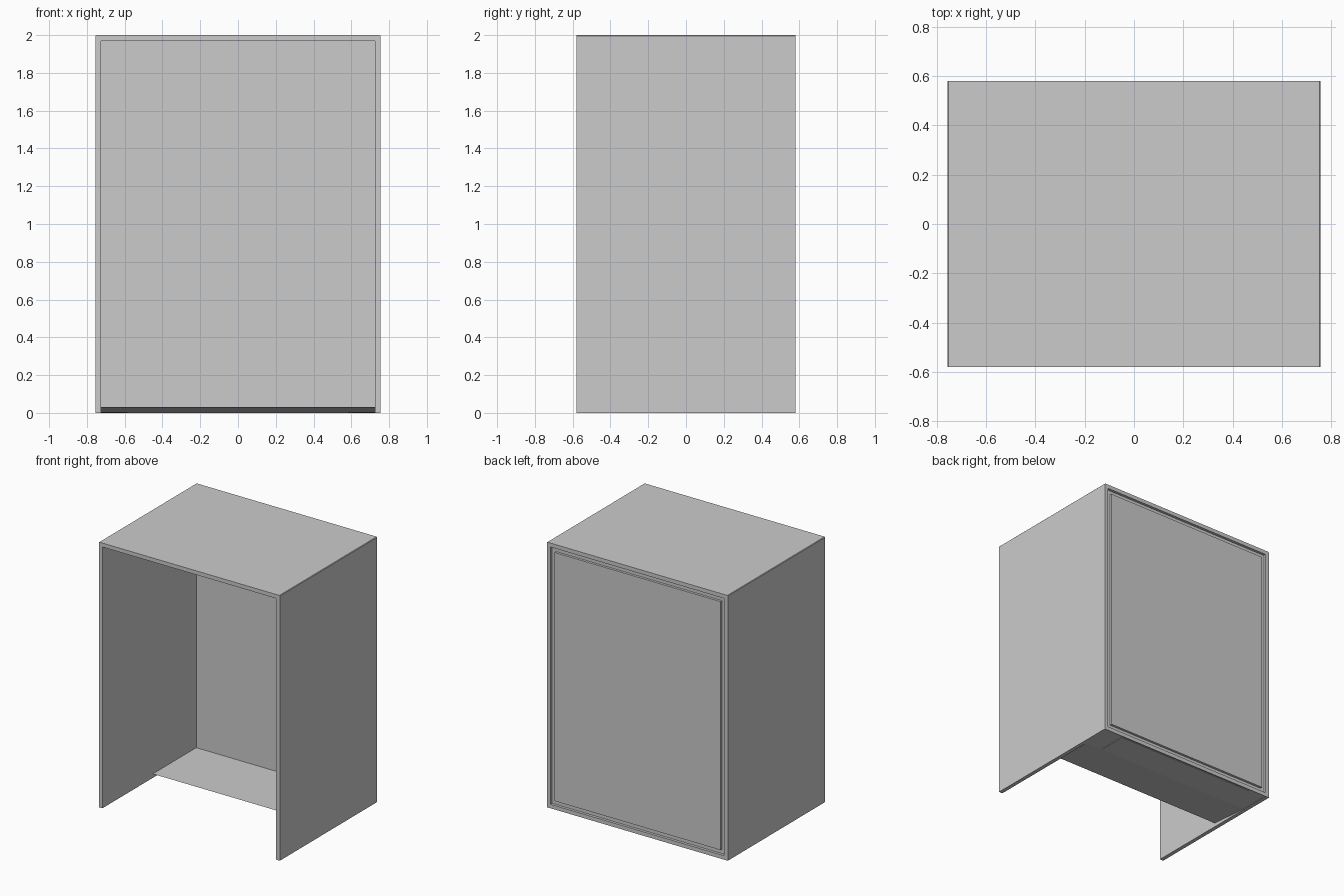
import bpy, bmesh
from mathutils import Vector

if "Cube" in bpy.data.objects:
    bpy.data.objects.remove(bpy.data.objects["Cube"])

W, D, H, T = 0.755, 0.58, 2.0, 0.03   # half width, half depth, height, wall


def extrude_profile(name, pts, direction):
    """Fill a closed profile and extrude it along a vector."""
    bm = bmesh.new()
    face = bm.faces.new([bm.verts.new(p) for p in pts])
    new = bmesh.ops.extrude_face_region(bm, geom=[face])["geom"]
    verts = [g for g in new if isinstance(g, bmesh.types.BMVert)]
    bmesh.ops.translate(bm, vec=Vector(direction), verts=verts)
    bmesh.ops.recalc_face_normals(bm, faces=bm.faces)
    mesh = bpy.data.meshes.new(name)
    bm.to_mesh(mesh)
    bm.free()
    obj = bpy.data.objects.new(name, mesh)
    bpy.context.collection.objects.link(obj)
    return obj


def box(name, x, y0, y1, z0, z1):
    """Box symmetric about x = 0."""
    pts = [(-x, y0, z0), (x, y0, z0), (x, y0, z1), (-x, y0, z1)]
    return extrude_profile(name, pts, (0, y1 - y0, 0))


# Side walls and top as one arch-shaped shell, with a fine chamfer on top
c = 0.004
half = [(W, 0), (W, H - c), (W - c, H)]
inner = [(W - T, H - T), (W - T, 0)]
profile = [(-x, z) for x, z in half] + [(x, z) for x, z in reversed(half)]
profile += [(x, z) for x, z in reversed(inner)] + [(-x, z) for x, z in inner]
extrude_profile("cabinet_shell", [(x, -D, z) for x, z in profile], (0, 2 * D, 0))

# Rear half floor, underside tapering to a thin front edge
floor = [(0.02, T), (D, T), (D, 0), (0.572, 0.003), (0.34, 0.003)]
extrude_profile("floor", [(-W + T, y, z) for y, z in floor], (2 * (W - T), 0, 0))

# Shallow pad under the floor
box("floor_pad", 0.585, 0.346, 0.565, 0, 0.01)

# Back board set inside the frame, and raised panel leaving a groove around it
box("back_board", W - T, 0.538, 0.56, T, H - T)
box("back_panel", W - 0.063, 0.55, 0.578, 0.063, H - 0.063)
